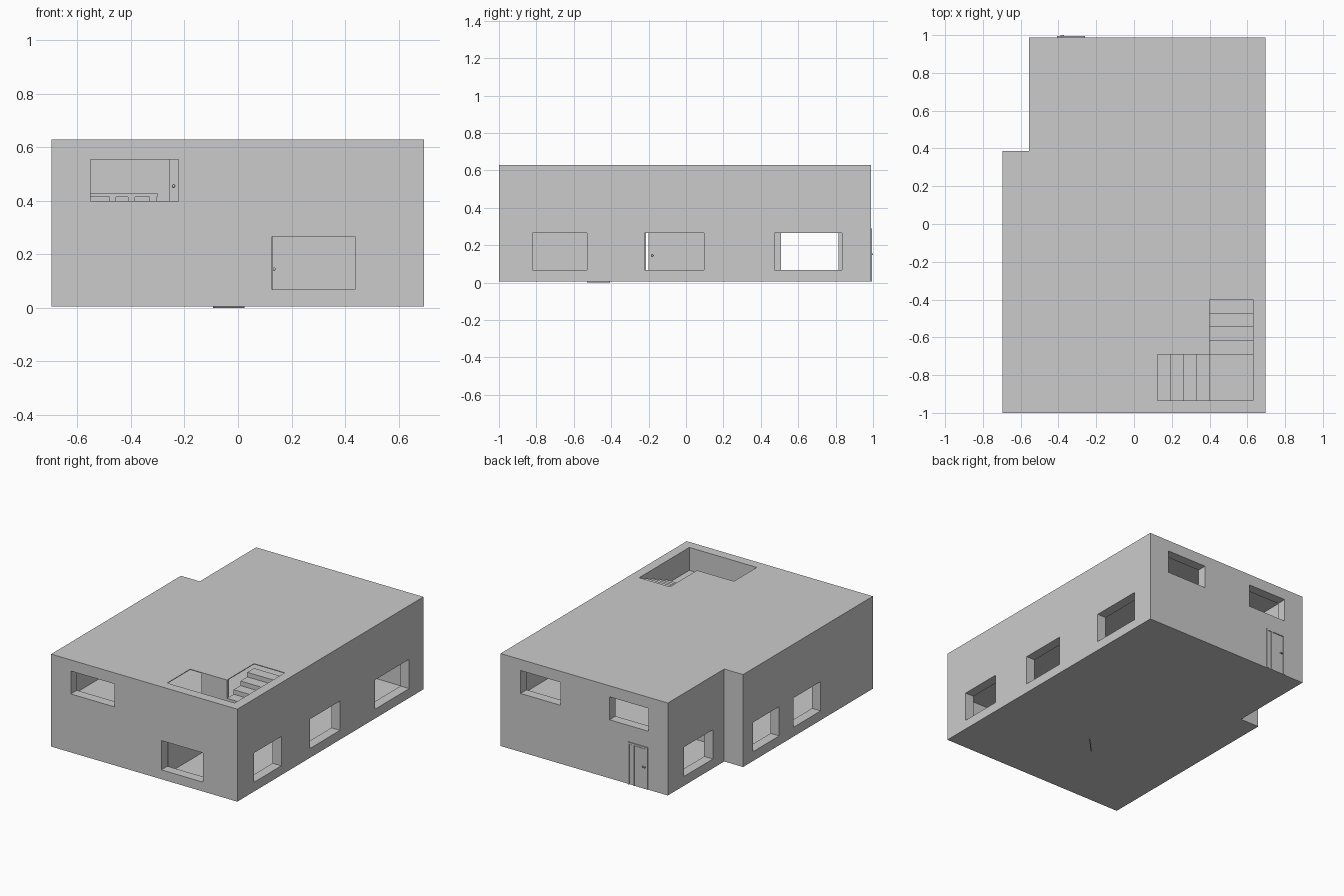
import bpy, bmesh, math
from mathutils import Vector

if "Cube" in bpy.data.objects:
    bpy.data.objects.remove(bpy.data.objects["Cube"])


def prism(name, pts, z0, z1):
    """Extrude a plan outline from z0 to z1."""
    bm = bmesh.new()
    f = bm.faces.new([bm.verts.new((x, y, z0)) for x, y in pts])
    r = bmesh.ops.extrude_face_region(bm, geom=[f])
    vs = [g for g in r["geom"] if isinstance(g, bmesh.types.BMVert)]
    bmesh.ops.translate(bm, verts=vs, vec=(0, 0, z1 - z0))
    bmesh.ops.recalc_face_normals(bm, faces=bm.faces)
    me = bpy.data.meshes.new(name)
    bm.to_mesh(me)
    bm.free()
    ob = bpy.data.objects.new(name, me)
    bpy.context.collection.objects.link(ob)
    return ob


def box(name, x0, x1, y0, y1, z0, z1):
    return prism(name, [(x0, y0), (x1, y0), (x1, y1), (x0, y1)], z0, z1)


def cut(target, cutter):
    cutter.hide_render = True
    m = target.modifiers.new("cut", "BOOLEAN")
    m.operation, m.solver, m.object = "DIFFERENCE", "EXACT", cutter
    bpy.context.view_layer.objects.active = target
    bpy.ops.object.modifier_apply(modifier=m.name)
    bpy.data.objects.remove(cutter)


def knob(name, loc, r=0.006):
    bpy.ops.mesh.primitive_uv_sphere_add(segments=10, ring_count=6, radius=r, location=loc)
    bpy.context.object.name = name


def plan(i):
    """Building footprint inset by i, with the notch at the back left."""
    return [(-.697 + i, -1 + i), (.695 - i, -1 + i), (.695 - i, .988 - i),
            (-.556 + i, .988 - i), (-.556 + i, .386 - i), (-.697 + i, .386 - i)]


T = 0.065          # wall thickness
FLOOR2 = 0.32      # upper floor level
TOP = 0.63

# Shell with two hollow storeys
shell = prism("building_shell", plan(0), 0.005, TOP)
cut(shell, prism("c", plan(T), 0.02, 0.31))
cut(shell, prism("c", plan(T), FLOOR2, 0.625))

# L-shaped stair opening in the roof
opening = [(.125, -.935), (.63, -.935), (.63, -.4), (.4, -.4), (.4, -.69), (.125, -.69)]
cut(shell, prism("c", opening, 0.6, 0.7))

# Windows: right, left, front and back walls
LOW, HIGH = (.068, .266), (.4, .555)
for y0, y1 in [(-.822, -.53), (-.223, .097), (.473, .835)]:
    cut(shell, box("c", .6, .75, y0, y1, *LOW))
for x, y0, y1 in [(-.55, .507, .815), (-.69, 0, .278), (-.69, -.443, -.152)]:
    cut(shell, box("c", x - .07, x + .09, y0, y1, *LOW))
cut(shell, box("c", .127, .437, -1.1, -.9, *LOW))
cut(shell, box("c", -.55, -.222, -1.1, -.9, *HIGH))
for x0, x1 in [(.245, .545), (-.41, -.12)]:
    cut(shell, box("c", x0, x1, .89, 1.1, *HIGH))

# Roof stair: lower flight along x, landing, upper flight along y
R = 0.031
for i in range(4):
    y = -.4 - i * .0725
    z = TOP - R * (i + 1)
    box("upper_step", .4, .63, y - .0725, y, z - .045, z)
    x = .4 - i * .06875
    z = TOP - R * (i + 6)
    box("lower_step", x - .06875, x, -.935, -.69, FLOOR2, z)
box("stair_landing", .4, .63, -.935, -.69, FLOOR2, TOP - R * 5)
box("stair_side_wall", .21, .4, -.69, -.67, FLOOR2, .626)

# Ground floor stair behind the left window
for i in range(8):
    x = -.45 + i * .06
    box("ground_step", x, x + .06, 0, .25, .02, .02 + .034 * (i + 1))

# Ground floor partition with a doorway and door
box("ground_partition_front", .1, .13, -.935, -.215, .02, .31)
box("ground_partition_back", .1, .13, -.06, .45, .02, .31)
box("inner_door", .105, .125, -.2, -.06, .02, .31)
knob("inner_door_knob", (.135, -.18, .145))

# Upper floor partition with a door, and a low slatted bench
box("upper_partition", -.63, .63, .28, .31, FLOOR2, .625)
box("upper_door", -.258, -.12, .265, .28, FLOOR2, .6)
knob("upper_door_knob", (-.24, .258, .455))
box("bench_top", -.6, -.3, .12, .26, .415, .43)
for x in (-.58, -.48, -.41, -.33):
    box("bench_leg", x, x + .025, .12, .26, FLOOR2, .415)

# Ajar ground floor door whose foot shows just below the floor
d, n = Vector((.115, .12)), Vector((-.004, .004))
a = Vector((-.09, -.53))
prism("ajar_door", [tuple(p) for p in (a, a + d, a + d + n, a + n)], 0, .27)

# Back entrance: frame, leaf, mullion and handle
Y = .985
box("entrance_leaf", -.395, -.31, Y, .991, .005, .275)
for x0, x1 in [(-.407, -.397), (-.308, -.298), (-.27, -.26)]:
    box("entrance_frame_post", x0, x1, Y, .994, .005, .29)
box("entrance_frame_head", -.407, -.26, Y, .994, .279, .29)
box("entrance_side_panel", -.296, -.273, Y, .989, .005, .275)
box("entrance_handle", -.39, -.37, .991, 1.0, .148, .156)
